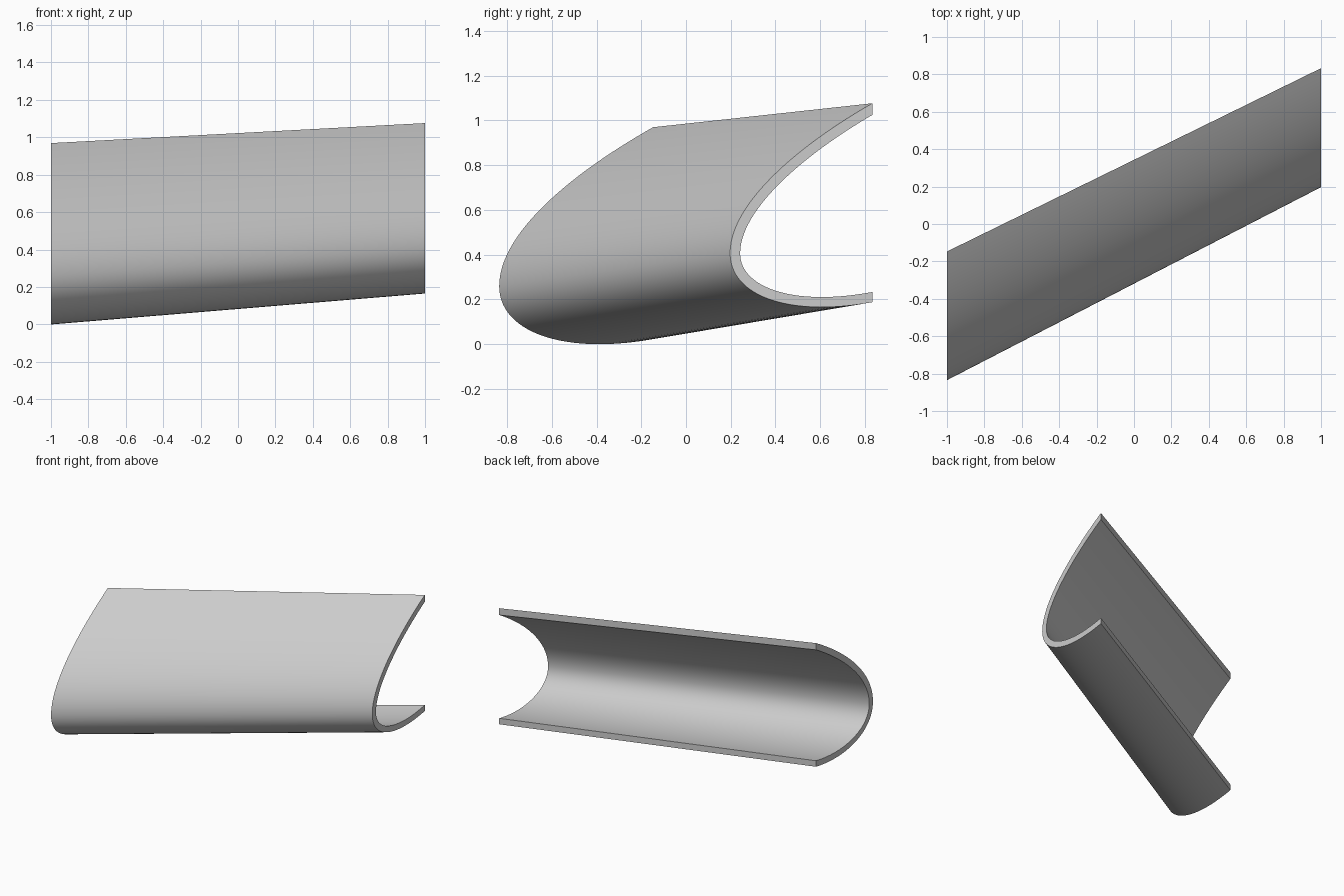
import bpy
from mathutils import Vector
from mathutils.geometry import interpolate_bezier

default = bpy.data.objects.get("Cube")
if default:
    bpy.data.objects.remove(default, do_unlink=True)

SEGMENTS = 28
THICKNESS = 0.045

# Plain grey material
grey = bpy.data.materials.new("plain_grey")
grey.use_nodes = True
colour = (0.6, 0.6, 0.6, 1)
grey.diffuse_color = colour
grey.node_tree.nodes["Principled BSDF"].inputs["Base Color"].default_value = colour


def nose_curve(top_end, top_handle, top_nose, nose, low_nose, low_handle, low_end):
    """Outer section from the upper rear edge round the nose to the lower rear edge."""
    v = [Vector(p) for p in (top_end, top_handle, top_nose, nose, low_nose, low_handle, low_end)]
    upper = interpolate_bezier(*v[:4], SEGMENTS)
    lower = interpolate_bezier(*v[3:], SEGMENTS)
    return [Vector((p[0], p[1])) for p in upper + lower[1:]]


def inner_curve(outer):
    """Offset the section inwards, keeping the rear edges vertical."""
    inner = []
    last = len(outer) - 1
    for i, p in enumerate(outer):
        t = (outer[min(i + 1, last)] - outer[max(i - 1, 0)]).normalized()
        n = Vector((-t.y, t.x))
        if i in (0, last):
            n = Vector((0, 1 / n.y))
        inner.append(p + n * THICKNESS)
    return inner


# Sections at the two ends of the swept shell, as (y, z)
root = nose_curve((-.147, .969), (-.5, .77), (-.835, .50), (-.835, .259),
                  (-.835, .055), (-.55, -.05), (-.147, .022))
tip = nose_curve((.833, 1.076), (.507, .89), (.197, .63), (.197, .406),
                 (.197, .216), (.46, .118), (.833, .187))

# Closed loops joined into a shell
verts, count = [], 2 * len(root)
for x, outer in ((-1, root), (1, tip)):
    loop = outer + inner_curve(outer)[::-1]
    verts += [(x, p.x, p.y) for p in loop]
faces = []
for i in range(count):
    j = (i + 1) % count
    faces.append((i, j, count + j, count + i))
for i in range(len(root) - 1):
    a, b, c, d = i, i + 1, count - 2 - i, count - 1 - i
    faces.append((d, c, b, a))
    faces.append((count + a, count + b, count + c, count + d))

mesh = bpy.data.meshes.new("leading_edge_shell")
mesh.from_pydata(verts, [], faces)
mesh.materials.append(grey)
shell = bpy.data.objects.new("leading_edge_shell", mesh)
bpy.context.collection.objects.link(shell)

# Consistent normals and smooth shading with sharp rims
bpy.ops.object.select_all(action='DESELECT')
shell.select_set(True)
bpy.context.view_layer.objects.active = shell
bpy.ops.object.mode_set(mode='EDIT')
bpy.ops.mesh.select_all(action='SELECT')
bpy.ops.mesh.normals_make_consistent(inside=False)
bpy.ops.object.mode_set(mode='OBJECT')
bpy.ops.object.shade_smooth_by_angle(angle=0.6)
